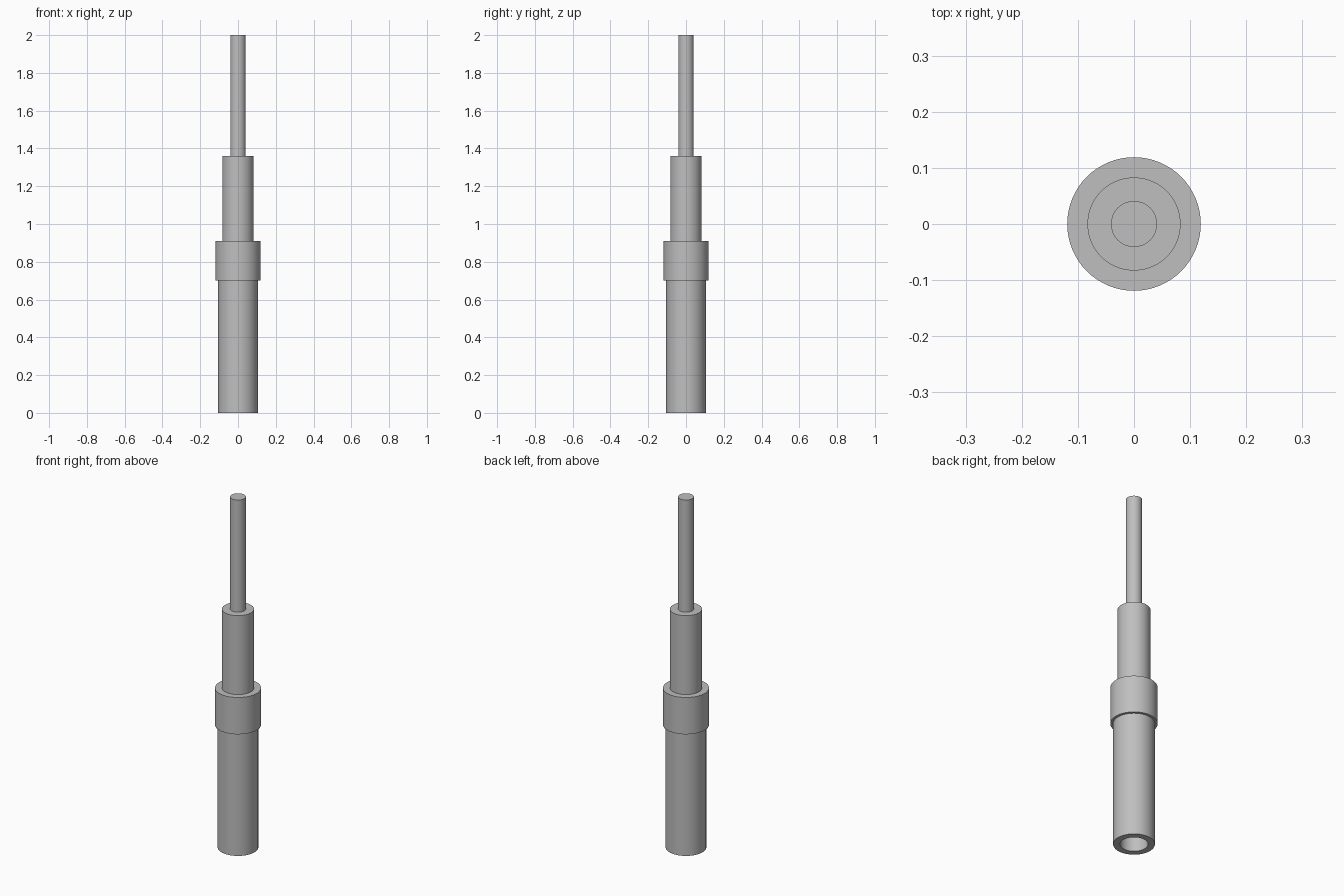
import bpy, bmesh, math

if "Cube" in bpy.data.objects:
    bpy.data.objects.remove(bpy.data.objects["Cube"])

SEGMENTS = 64

metal = bpy.data.materials.new("grey metal")
metal.diffuse_color = (0.52, 0.52, 0.52, 1.0)
metal.use_nodes = True
metal.node_tree.nodes["Principled BSDF"].inputs["Base Color"].default_value = metal.diffuse_color


def lathe(name, profile):
    """Revolve (radius, height) points around z; the profile starts and ends on the axis."""
    bm = bmesh.new()
    verts = [bm.verts.new((r, 0, z)) for r, z in profile]
    edges = [bm.edges.new(pair) for pair in zip(verts, verts[1:])]
    bmesh.ops.spin(bm, geom=verts + edges, cent=(0, 0, 0), axis=(0, 0, 1),
                   angle=math.tau, steps=SEGMENTS, use_duplicate=False)
    bmesh.ops.remove_doubles(bm, verts=bm.verts, dist=1e-5)
    bmesh.ops.recalc_face_normals(bm, faces=bm.faces)
    mesh = bpy.data.meshes.new(name)
    bm.to_mesh(mesh)
    bm.free()
    mesh.materials.append(metal)
    obj = bpy.data.objects.new(name, mesh)
    bpy.context.collection.objects.link(obj)
    bpy.context.view_layer.objects.active = obj
    obj.select_set(True)
    bpy.ops.object.shade_smooth_by_angle(angle=math.radians(30))
    obj.select_set(False)
    return obj


# Stepped pin: blind bore, barrel, collar, shoulder, slim tip
lathe("stepped_pin", [
    (0, 0.60), (0.07, 0.60), (0.07, 0),     # bore
    (0.105, 0), (0.105, 0.70),              # barrel
    (0.119, 0.70), (0.119, 0.91),           # collar
    (0.083, 0.91), (0.083, 1.36),           # shoulder
    (0.041, 1.36), (0.041, 2.0), (0, 2.0),  # tip
])
